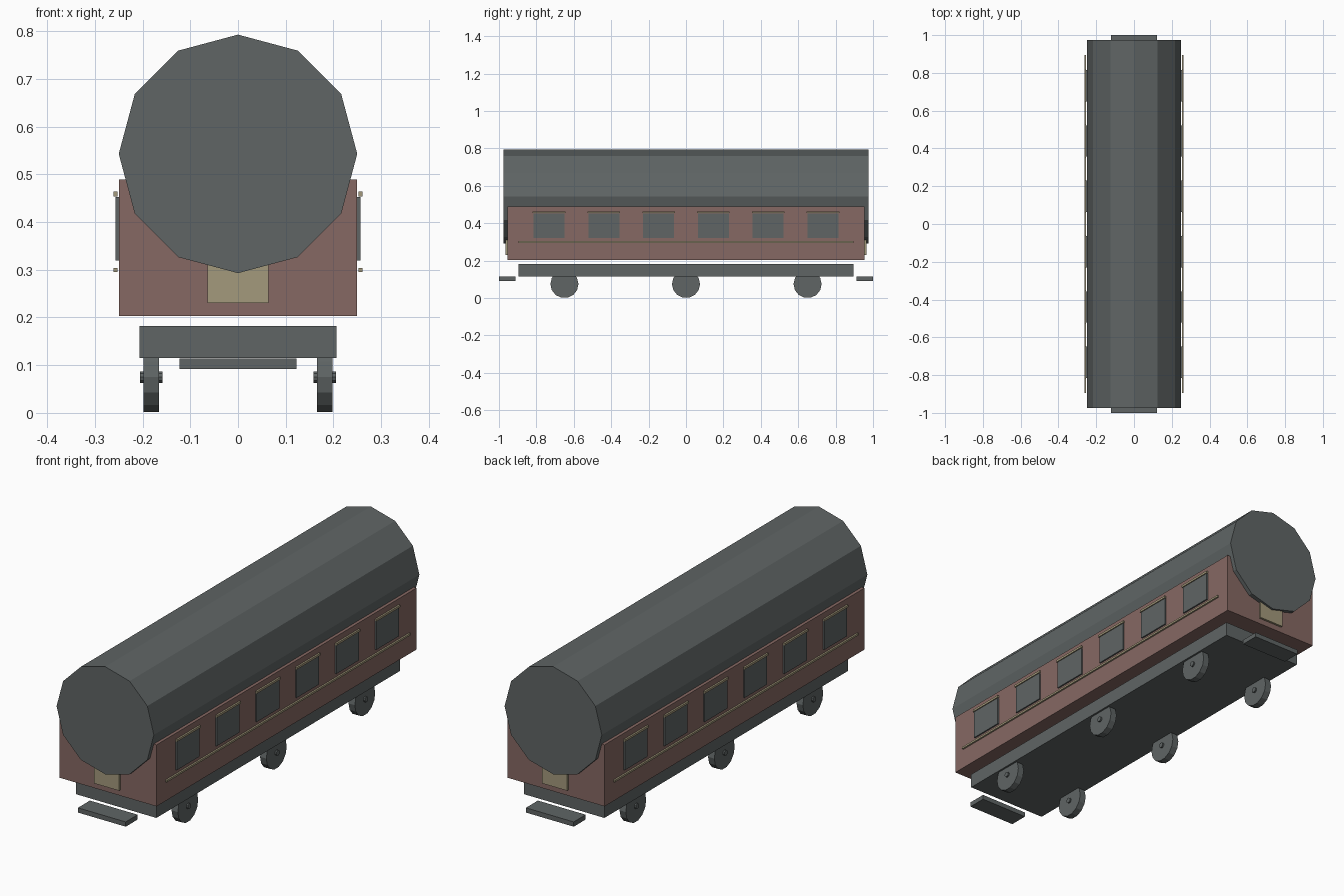
import bpy
import math

cube = bpy.data.objects.get("Cube")
if cube:
    bpy.data.objects.remove(cube, do_unlink=True)


def material(name, rgb):
    mat = bpy.data.materials.new(name)
    mat.use_nodes = True
    mat.diffuse_color = (*rgb, 1)
    mat.node_tree.nodes["Principled BSDF"].inputs["Base Color"].default_value = (*rgb, 1)
    return mat


grey = material("slate grey", (0.115, 0.13, 0.13))
maroon = material("faded maroon", (0.24, 0.14, 0.125))
cream = material("dull cream", (0.37, 0.32, 0.20))


def finish(name, mat):
    obj = bpy.context.object
    obj.name = name
    obj.data.name = name
    obj.data.materials.append(mat)
    bpy.ops.object.transform_apply(location=False, rotation=True, scale=True)
    return obj


def box(name, mat, x, y, z):
    """Box from (low, high) pairs along each axis."""
    spans = (x, y, z)
    bpy.ops.mesh.primitive_cube_add(size=1, location=[(a + b) / 2 for a, b in spans])
    bpy.context.object.scale = [abs(b - a) for a, b in spans]
    return finish(name, mat)


def cylinder(name, mat, sides, radius, depth, location, rotation):
    bpy.ops.mesh.primitive_cylinder_add(vertices=sides, radius=radius, depth=depth,
                                        location=location, rotation=rotation)
    return finish(name, mat)


QUARTER = math.pi / 2

# Carriage body, barrel roof and underframe
box("carriage_body", maroon, (-0.25, 0.25), (-0.955, 0.955), (0.203, 0.489))
cylinder("barrel_roof", grey, 12, 0.25, 1.95, (0, 0, 0.543), (QUARTER, 0, 0))
box("underframe", grey, (-0.207, 0.207), (-0.895, 0.895), (0.115, 0.182))

# End doors and buffer plates
for end, s in (("front", -1), ("back", 1)):
    box(end + "_door", cream, (-0.064, 0.064), (s * 0.95, s * 0.965), (0.23, 0.43))
    box(end + "_buffer_plate", grey, (-0.123, 0.123), (s * 0.912, s), (0.092, 0.114))

for side, s in (("left", 1), ("right", -1)):
    # Long rail below the windows
    box(side + "_rail", cream, (s * 0.253, s * 0.261), (-0.895, 0.895), (0.295, 0.304))
    # Windows, each with a strip along its top
    for i in range(6):
        y = (i - 2.5) * 0.293
        box(f"{side}_window_{i + 1}", grey, (s * 0.249, s * 0.257),
            (y - 0.083, y + 0.083), (0.32, 0.453))
        box(f"{side}_window_strip_{i + 1}", cream, (s * 0.253, s * 0.261),
            (y - 0.087, y + 0.087), (0.454, 0.464))
    # Wheels and hubs
    for i, y in enumerate((-0.65, 0, 0.65)):
        place = (s * 0.182, y, 0.075)
        cylinder(f"{side}_wheel_{i + 1}", grey, 14, 0.075, 0.032, place, (0, QUARTER, 0))
        cylinder(f"{side}_hub_{i + 1}", grey, 10, 0.0125, 0.047, place, (0, QUARTER, 0))
